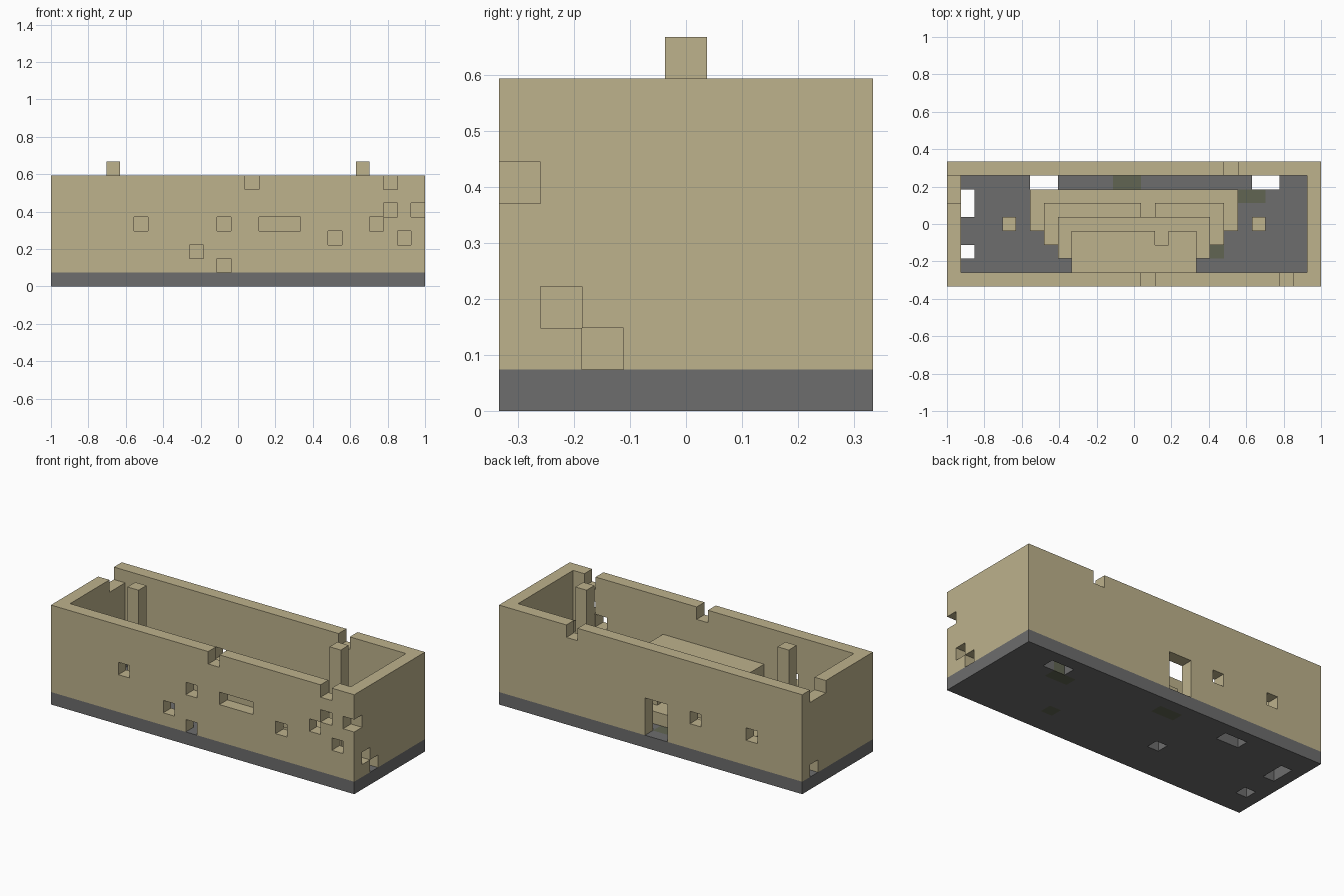
import bpy
import bmesh
from mathutils import Vector

cube = bpy.data.objects.get("Cube")
if cube:
    bpy.data.objects.remove(cube, do_unlink=True)

# Block grid: the hall is NX x NY blocks in plan, each U wide
NX, NY, WALL_TOP = 27, 9, 8
U = 2 / NX
ORIGIN = Vector((-1, -NY * U / 2, 0))


def material(name, colour):
    mat = bpy.data.materials.new(name)
    mat.use_nodes = True
    mat.diffuse_color = (*colour, 1)
    mat.node_tree.nodes["Principled BSDF"].inputs["Base Color"].default_value = (*colour, 1)
    return mat


sandstone = material("sandstone", (0.51, 0.445, 0.262))
grey_stone = material("grey stone", (0.153, 0.153, 0.153))
mossy_stone = material("mossy stone", (0.12, 0.13, 0.085))


def block(x, y, z):
    """Set of cells filling half-open ranges; a single number is one cell."""
    spans = [range(*s) if isinstance(s, tuple) else (s,) for s in (x, y, z)]
    return {(i, j, k) for i in spans[0] for j in spans[1] for k in spans[2]}


# Floor slab with missing and mossy stones
base = block((0, NX), (0, NY), 0)
for x, y in [((6, 8), 7), ((22, 24), 7), (1, (5, 7)), (1, 2), (10, 3)]:
    base -= block(x, y, 0)
moss = block((12, 14), 7, 0) | block((21, 23), 6, 0) | block(19, 2, 0)

# Walls as a hollow ring
walls = block((0, NX), (0, NY), (1, WALL_TOP))
walls -= block((1, NX - 1), (1, NY - 1), (1, WALL_TOP))

# Front wall gaps
for x, z in [(6, 4), (10, 2), (12, 4), (12, 1), (14, 7), ((15, 18), 4), (20, 3),
             (23, 4), (24, 5), (24, 7), (25, 3), (26, 5)]:
    walls -= block(x, 0, z)
# Back doorway, gaps and notch
for x, z in [((12, 14), (1, 4)), (9, 3), (4, 3), (20, 7)]:
    walls -= block(x, NY - 1, z)
# End wall gaps
for x, y, z in [(NX - 1, 1, 2), (NX - 1, 2, 1), (0, (6, 8), 7), (0, 7, 1)]:
    walls -= block(x, y, z)

# Stepped tiers, each one narrower, higher and nearer the front
tiers = set()
for n in range(4):
    tiers |= block((6 + n, 21 - n), (4 - n, 7 - n), 1 + n)
tiers -= block(14, 5, 2) | block(15, 3, 4)

# Two tall posts
posts = {"right_post": block(4, 4, (1, 9)), "left_post": block(22, 4, (1, 9))}

parts = {"floor_slab": base, "walls": walls, "stepped_tiers": tiers, **posts}
solid = set().union(*parts.values())


def build(name, cells, mats, special=frozenset()):
    """Skin the exposed sides of a set of cells."""
    bm = bmesh.new()
    corners = {}

    def corner(p):
        key = tuple(p)
        if key not in corners:
            corners[key] = bm.verts.new(ORIGIN + Vector(key) * U)
        return corners[key]

    for cell in sorted(cells):
        for axis in range(3):
            for side in (0, 1):
                step = [0, 0, 0]
                step[axis] = 2 * side - 1
                if tuple(c + s for c, s in zip(cell, step)) in solid:
                    continue
                quad = []
                for a, b in ((0, 0), (1, 0), (1, 1), (0, 1)):
                    p = list(cell)
                    p[axis] += side
                    p[(axis + 1) % 3] += a
                    p[(axis + 2) % 3] += b
                    quad.append(corner(p))
                face = bm.faces.new(quad if side else quad[::-1])
                face.material_index = int(cell in special)
    mesh = bpy.data.meshes.new(name)
    bm.to_mesh(mesh)
    bm.free()
    for mat in mats:
        mesh.materials.append(mat)
    obj = bpy.data.objects.new(name, mesh)
    bpy.context.collection.objects.link(obj)


for name, cells in parts.items():
    if name == "floor_slab":
        build(name, cells, [grey_stone, mossy_stone], moss)
    else:
        build(name, cells, [sandstone])
